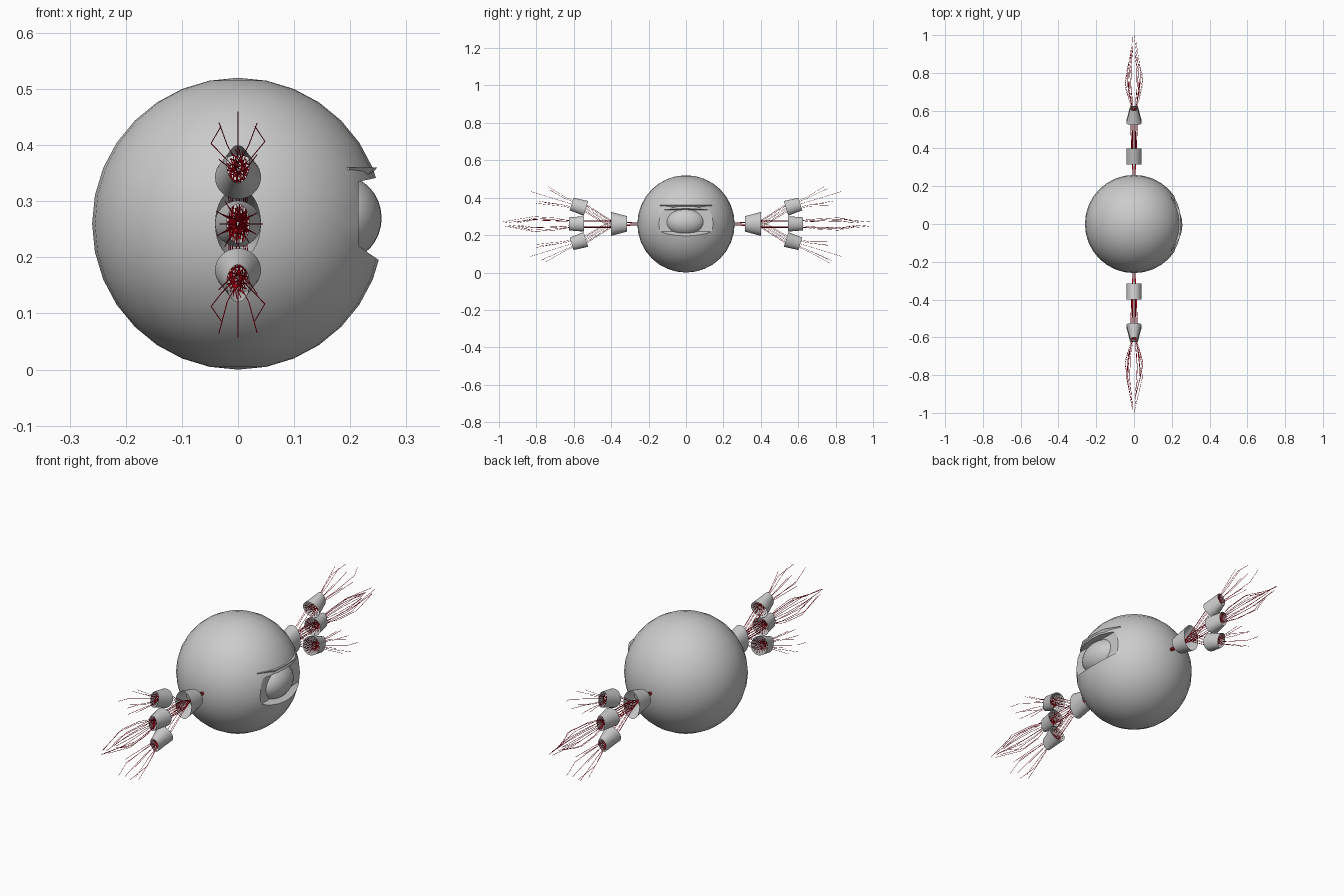
import bpy, bmesh, math, random
from mathutils import Vector

if "Cube" in bpy.data.objects:
    bpy.data.objects.remove(bpy.data.objects["Cube"])

random.seed(4)
R = 0.26            # body radius, also height of the centre


def material(name, rgb):
    m = bpy.data.materials.new(name)
    m.diffuse_color = (*rgb, 1)
    m.use_nodes = True
    m.node_tree.nodes["Principled BSDF"].inputs["Base Color"].default_value = m.diffuse_color
    return m


GREY = material("grey", (0.6, 0.6, 0.6))
RED = material("red", (0.8, 0.0, 0.01))


def add_object(name, bm, mat, smooth=True):
    me = bpy.data.meshes.new(name)
    bm.to_mesh(me)
    bm.free()
    ob = bpy.data.objects.new(name, me)
    bpy.context.collection.objects.link(ob)
    me.materials.append(mat)
    bpy.ops.object.select_all(action='DESELECT')
    ob.select_set(True)
    bpy.context.view_layer.objects.active = ob
    if smooth:
        bpy.ops.object.shade_smooth_by_angle(angle=math.radians(35))
    return ob


def ball(name, centre, radii):
    bm = bmesh.new()
    bmesh.ops.create_uvsphere(bm, u_segments=32, v_segments=16, radius=1)
    for v in bm.verts:
        v.co = Vector(c + r * k for c, r, k in zip(centre, radii, v.co))
    return add_object(name, bm, GREY)


def skin(bm, rings):
    """Faces between consecutive closed rings of points."""
    rings = [[bm.verts.new(p) for p in ring] for ring in rings]
    n = len(rings[0])
    for a, b in zip(rings, rings[1:]):
        for i in range(n):
            j = (i + 1) % n
            bm.faces.new((a[i], a[j], b[j], b[i]))
    return rings


# Body with a wide eye socket cut into the +x side
body = ball("body", (0, 0, R), (R, R, R))
bm = bmesh.new()
bmesh.ops.create_cube(bm, size=2)
for v in bm.verts:
    outer = v.co.x > 0
    z_low, z_high = (0.165, 0.352) if outer else (0.22, 0.335)
    v.co = Vector((0.295 if outer else 0.215, v.co.y * 0.17,
                   z_high if v.co.z > 0 else z_low))
cutter = add_object("socket_cutter", bm, GREY, False)
cutter.hide_render = True
bpy.context.view_layer.objects.active = body
mod = body.modifiers.new("socket", 'BOOLEAN')
mod.operation = 'DIFFERENCE'
mod.solver = 'EXACT'
mod.object = cutter
bpy.ops.object.modifier_apply(modifier=mod.name)
bpy.data.objects.remove(cutter)

# Eyeball and the wedge-shaped brow ridge that tapers into the body
ball("eyeball", (0.185, -0.005, 0.27), (0.071, 0.108, 0.076))
bm = bmesh.new()
rings = skin(bm, [[(0.17, y, 0.36), (x, y, 0.36), (x - 0.018, y, 0.339)]
                  for y, x in ((-0.14, 0.2), (-0.07, 0.243), (0, 0.248),
                               (0.07, 0.243), (0.14, 0.2))])
bm.faces.new(rings[0])
bm.faces.new(rings[-1])
bmesh.ops.recalc_face_normals(bm, faces=bm.faces)
add_object("brow", bm, GREY)


class Frame:
    """Tilted axis in the arm plane, side is +1 or -1 along y."""
    def __init__(self, side, y, z, tilt):
        c, s = math.cos(tilt), math.sin(tilt)
        self.o = Vector((0, side * y, R + z))
        self.d = Vector((0, side * c, s))
        self.u = Vector((0, -side * s, c))

    def at(self, dist, rx, rz, a):
        return (self.o + self.d * dist + Vector((1, 0, 0)) * (rx * math.cos(a))
                + self.u * (rz * math.sin(a)))


def tube(name, frame, length, start, end, n=32):
    """Open sleeve between two elliptical ends."""
    bm = bmesh.new()
    skin(bm, [[frame.at(d, *r, 2 * math.pi * i / n) for i in range(n)]
              for d, r in ((0, start), (length, end))])
    bmesh.ops.recalc_face_normals(bm, faces=bm.faces)
    add_object(name, bm, GREY)


def strand(bm, points, r=0.001):
    """Thin three-sided wire along a path."""
    skin(bm, [[p + Vector((r * math.cos(a), 0, r * math.sin(a)))
               for a in (0.5, 2.6, 4.7)] for p in points])


# Both arms: a shoulder sleeve, three finger sleeves, and wires through them all
TILT = math.radians(17)
for side, label in ((-1, "front"), (1, "back")):
    shoulder = Frame(side, 0.315, 0, 0)
    tube(label + "_shoulder_sleeve", shoulder, 0.085, (0.041, 0.041), (0.041, 0.064))
    fingers = (("upper", 0.535, 0.083, TILT), ("middle", 0.545, 0, 0),
               ("lower", 0.535, -0.083, -TILT))
    for part, y, z, tilt in fingers:
        f = Frame(side, y, z, tilt)
        tube(f"{label}_{part}_sleeve", f, 0.08, (0.041, 0.041), (0.02, 0.035))
        bm = bmesh.new()
        count = 12 if part == "middle" else 8
        for i in range(count):
            a = 2 * math.pi * i / count
            twist = a + 2.5                      # wires cross inside the sleeves
            pts = [shoulder.at(-0.065, 0.006, 0.006, a),
                   shoulder.at(0.0, 0.01, 0.01, a),
                   shoulder.at(0.085, 0.015, 0.02, twist),
                   f.at(0.0, 0.018, 0.02, twist),
                   f.at(0.08, 0.012, 0.02, a)]
            if part == "middle":                 # spindle closing to a tip
                reach = 1.0 if i == 0 else random.uniform(0.88, 0.99)
                tip = 0.0 if i == 0 else 0.012
                wide = random.uniform(0.025, 0.05)
                pts += [f.at(0.15, wide * 0.8, wide * 0.8, a),
                        f.at(0.27, wide, wide, a),
                        f.at(reach - y, tip, tip, a)]
            else:                                # open fan
                pts += [f.at(0.13, 0.027, 0.027, a),
                        f.at(random.uniform(0.2, 0.27), 0.048, 0.052, a)]
                if i % 4 == 0:
                    pts.append(f.at(0.31, 0.03, 0.03, a))
            strand(bm, pts)
        # Extra tangled wires packed inside the sleeve
        for i in range(14):
            a = 2 * math.pi * i / 14
            strand(bm, [f.at(0.002, 0.034, 0.034, a), f.at(0.04, 0.022, 0.028, a + 2.2),
                        f.at(0.079, 0.016, 0.029, a + 4.6)])
        bmesh.ops.recalc_face_normals(bm, faces=bm.faces)
        add_object(f"{label}_{part}_wires", bm, RED, False)
